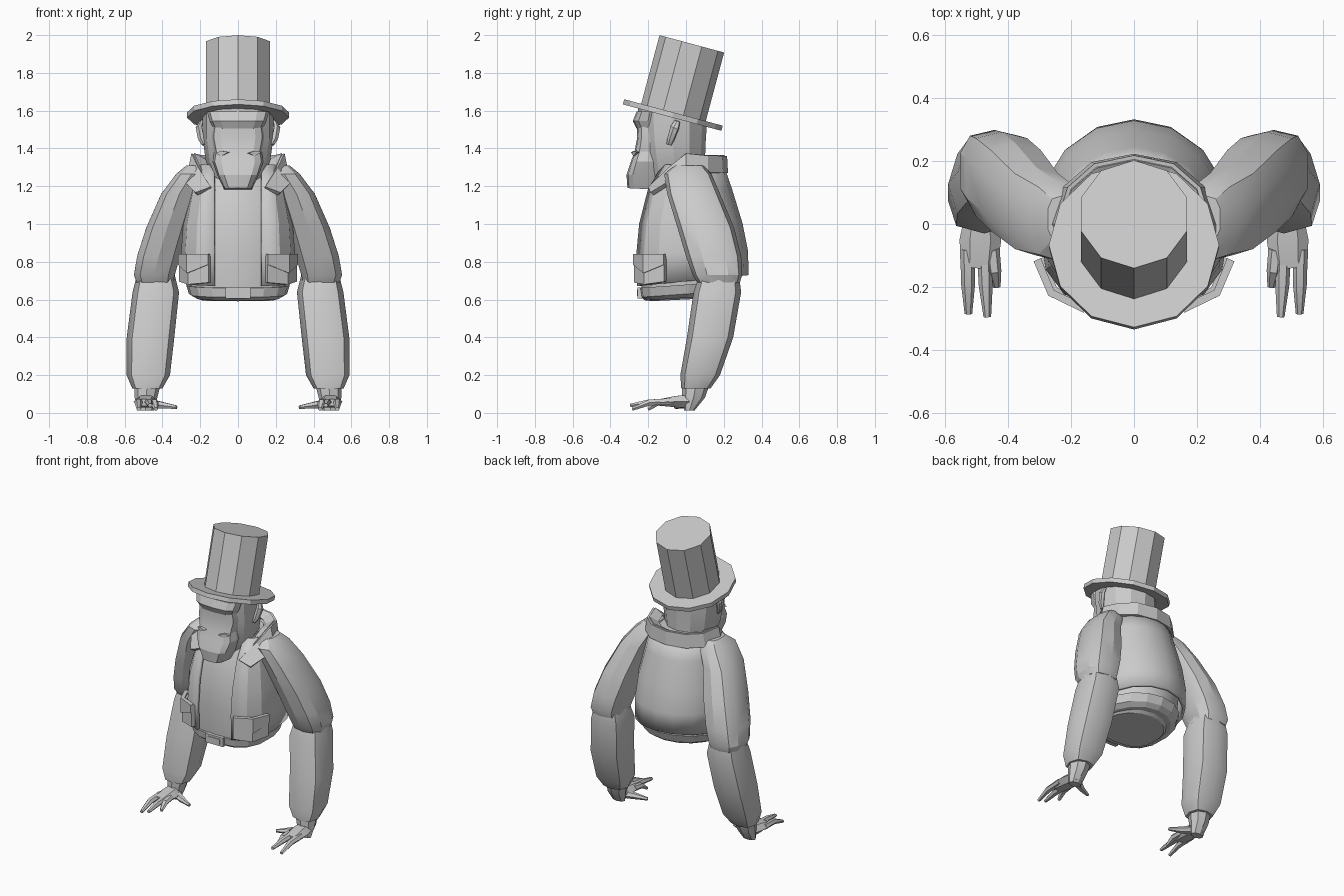
import bpy, bmesh
from math import sin, cos, pi, asin, radians, copysign
from mathutils import Matrix, Vector

cube = bpy.data.objects.get("Cube")
if cube:
    bpy.data.objects.remove(cube, do_unlink=True)

GREY = (0.6, 0.6, 0.6, 1.0)
mat = bpy.data.materials.new("plain grey")
mat.use_nodes = True
mat.diffuse_color = GREY
mat.node_tree.nodes["Principled BSDF"].inputs["Base Color"].default_value = GREY
SIDES = (("left", 1), ("right", -1))


def finish(name, bm, smooth=0, thick=0):
    """Turn a bmesh into a named, coloured object."""
    bmesh.ops.recalc_face_normals(bm, faces=bm.faces[:])
    mesh = bpy.data.meshes.new(name)
    bm.to_mesh(mesh)
    bm.free()
    mesh.materials.append(mat)
    obj = bpy.data.objects.new(name, mesh)
    bpy.context.collection.objects.link(obj)
    if thick:
        mod = obj.modifiers.new("thickness", "SOLIDIFY")
        mod.thickness = thick
        mod.offset = 0
    if smooth:
        bpy.ops.object.select_all(action="DESELECT")
        obj.select_set(True)
        bpy.context.view_layer.objects.active = obj
        bpy.ops.object.shade_smooth_by_angle(angle=radians(smooth))
    return obj


def skin(name, rows, closed=True, caps=True, smooth=0, thick=0):
    """Bridge rows of points with quads."""
    bm = bmesh.new()
    rows = [[bm.verts.new(p) for p in row] for row in rows]
    n = len(rows[0])
    for a, b in zip(rows, rows[1:]):
        for i in range(n if closed else n - 1):
            j = (i + 1) % n
            bm.faces.new((a[i], a[j], b[j], b[i]))
    if caps:
        bm.faces.new(rows[0])
        bm.faces.new(rows[-1])
    return finish(name, bm, smooth, thick)


def loft(name, rings, n=12, front=1.0, back=1.0, gap=0, side=1, smooth=0, thick=0):
    """Stack level rings: centre x, z, front y, back y, half width, slope.
    Lower front or back powers are boxier; a gap opens the front."""
    rows = []
    for cx, z, y0, y1, rx, slope in rings:
        yc, ry = (y0 + y1) / 2, (y1 - y0) / 2
        start = asin((gap / rx) ** (1 / front)) if gap else 0
        row = []
        for i in range(n):
            a = start + (2 * pi - 2 * start) * i / ((n - 1) if gap else n)
            p = front if cos(a) > 0 else back
            x = rx * copysign(abs(sin(a)) ** p, sin(a))
            y = -ry * copysign(abs(cos(a)) ** p, cos(a))
            row.append((side * (cx + x), yc + y, z + slope * y))
        rows.append(row)
    return skin(name, rows, not gap, not gap, smooth, thick)


def limb(name, pts, side, n=6):
    """Tube along x, y, z points with half width and half height."""
    axis = Vector(pts[-1][:3]) - Vector(pts[0][:3])
    across = axis.cross(Vector((0, 0, 1))).normalized()
    up = across.cross(axis).normalized()
    rows = []
    for x, y, z, w, h in pts:
        row = []
        for i in range(n):
            a = 2 * pi * i / n
            q = Vector((x, y, z)) + across * w * cos(a) + up * h * sin(a)
            row.append((side * q.x, q.y, q.z))
        rows.append(row)
    return skin(name, rows, smooth=30)


def plate(name, outline, thick, matrix):
    """Flat outline in x, z pushed out along y, then placed."""
    rows = [[matrix @ Vector((x, y, z)) for x, z in outline]
            for y in (-thick / 2, thick / 2)]
    return skin(name, rows)


def rect(w, h):
    return [(-w, -h), (w, -h), (w, h), (-w, h)]


# Top hat, tilted back
tilt = Matrix.Translation((0, -0.07, 1.577)) @ Matrix.Rotation(radians(-15), 4, "X")


def disc(name, radius, low, high, n):
    rows = [[tilt @ Vector((radius * sin(2 * pi * i / n), -radius * cos(2 * pi * i / n), z))
             for i in range(n)] for z in (low, high)]
    return skin(name, rows)


disc("hat_brim", 0.27, -0.014, 0.014, 12)
disc("hat_crown", 0.177, 0, 0.39, 10)

# Head, muzzle and brow
loft("head", [(0, 1.22, -0.2, 0.1, 0.12, 0), (0, 1.33, -0.225, 0.1, 0.17, 0),
              (0, 1.45, -0.245, 0.105, 0.187, 0), (0, 1.565, -0.255, 0.11, 0.187, -0.27)],
     12, 0.85, smooth=20)
loft("muzzle", [(0, 1.185, -0.31, -0.12, 0.075, -0.05), (0, 1.26, -0.315, -0.12, 0.11, 0),
                (0, 1.33, -0.292, -0.12, 0.135, 0), (0, 1.385, -0.272, -0.12, 0.125, 0),
                (0, 1.46, -0.258, -0.12, 0.14, 0), (0, 1.54, -0.26, -0.12, 0.13, 0)],
     12, 0.6, 0.6, smooth=20)
loft("brow", [(0, 1.505, -0.262, -0.12, 0.13, 0), (0, 1.545, -0.282, -0.12, 0.15, 0),
              (0, 1.595, -0.262, -0.12, 0.165, 0)], 12, 0.7, 0.7)
for side, s in SIDES:
    cheek = Matrix.Translation((s * 0.085, -0.268, 1.375)) @ Matrix.Rotation(s * 0.35, 4, "Z")
    plate(side + "_cheek_fold", [(-0.035, 0), (0, -0.015), (0.04, 0.005), (0, 0.012)], 0.02, cheek)
    # Ears
    limb(side + "_ear", [(0.18, -0.09, 1.42, 0.012, 0.015), (0.195, -0.08, 1.45, 0.018, 0.02),
                         (0.207, -0.06, 1.51, 0.018, 0.025), (0.195, -0.045, 1.545, 0.01, 0.015)], s)

# Shirt, with its rounded underside
loft("shirt_body", [(0, 0.60, -0.19, 0.17, 0.2, 0.05), (0, 0.66, -0.235, 0.26, 0.26, 0.06),
                    (0, 0.85, -0.248, 0.28, 0.275, 0), (0, 1.05, -0.225, 0.23, 0.25, 0),
                    (0, 1.2, -0.18, 0.18, 0.2, 0), (0, 1.32, -0.12, 0.15, 0.16, 0)],
     16, 0.7, smooth=25)

# Open jacket
loft("jacket", [(0, 0.7, -0.258, 0.322, 0.285, 0.1), (0, 0.85, -0.262, 0.318, 0.292, 0.03),
                (0, 1.0, -0.248, 0.29, 0.28, 0), (0, 1.18, -0.205, 0.235, 0.24, 0),
                (0, 1.31, -0.13, 0.19, 0.21, 0)], 15, 0.68, gap=0.125, smooth=25, thick=0.02)

# Belt and buckle
loft("belt", [(0, 0.61, -0.215, 0.23, 0.225, 0.07), (0, 0.63, -0.24, 0.26, 0.26, 0.07),
              (0, 0.68, -0.248, 0.28, 0.275, 0.07)], 16, 0.7)
buckle = Matrix.Translation((0, -0.243, 0.635))
plate("belt_buckle", rect(0.065, 0.03), 0.025, buckle)
plate("buckle_centre", rect(0.045, 0.017), 0.035, buckle)

# Collar band dropping to pointed tips
top = [(0, 0.205, 1.36), (0.12, 0.18, 1.36), (0.2, 0.11, 1.36),
       (0.235, 0, 1.37), (0.2, -0.09, 1.29), (0.14, -0.19, 1.19)]
low = [(0, 0.21, 1.27), (0.13, 0.185, 1.27), (0.215, 0.11, 1.27),
       (0.255, 0, 1.27), (0.27, -0.1, 1.21), (0.22, -0.18, 1.16)]


def both(half):
    return [(-x, y, z) for x, y, z in half[:0:-1]] + half


skin("collar", [both(top), both(low)], False, False, thick=0.025)
inner = [(x * 0.75, y * 0.75, z - 0.03) for x, y, z in top]
skin("collar_lining", [both(top), both(inner)], False, False, thick=0.012)

for side, s in SIDES:
    # Jacket pockets wrapped round the corner, with pointed flaps
    def wrap(heights, out):
        corner = ((0.15, -0.262), (0.255, -0.212), (0.298, -0.11))
        return [(s * x * (1 + out), y * (1 + out), z) for (x, y), z in zip(corner, heights)]

    skin(side + "_pocket", [wrap((0.69, 0.68, 0.695), 0), wrap((0.83, 0.83, 0.83), 0)],
         False, False, thick=0.03)
    skin(side + "_pocket_flap", [wrap((0.785, 0.74, 0.785), 0.03), wrap((0.84, 0.84, 0.84), 0.03)],
         False, False, thick=0.025)

    # Sleeves
    loft(side + "_upper_arm",
         [(0.225, 1.31, -0.06, 0.09, 0.05, 0), (0.245, 1.265, -0.115, 0.135, 0.085, 0),
          (0.31, 1.16, -0.1, 0.18, 0.1, 0), (0.375, 0.98, -0.045, 0.255, 0.115, 0),
          (0.42, 0.83, 0.0, 0.292, 0.118, 0), (0.443, 0.73, 0.035, 0.298, 0.112, 0),
          (0.44, 0.69, 0.06, 0.285, 0.1, 0)],
         10, 0.75, 0.7, side=s, smooth=28)
    loft(side + "_forearm",
         [(0.435, 0.73, 0.07, 0.28, 0.1, 0), (0.435, 0.64, 0.04, 0.292, 0.123, 0),
          (0.463, 0.4, 0.005, 0.25, 0.126, 0), (0.475, 0.2, -0.03, 0.18, 0.115, 0),
          (0.48, 0.13, -0.025, 0.13, 0.08, 0)], 8, 0.75, 0.75, side=s, smooth=40)

    # Hand, fingers and thumb
    loft(side + "_wrist", [(0.48, 0.15, -0.02, 0.125, 0.07, 0), (0.487, 0.08, -0.02, 0.1, 0.06, 0),
                           (0.49, 0.012, -0.01, 0.045, 0.045, 0)], 8, side=s, smooth=30)
    limb(side + "_palm", [(0.487, 0.05, 0.06, 0.045, 0.04), (0.487, -0.05, 0.06, 0.066, 0.035),
                          (0.492, -0.14, 0.055, 0.058, 0.02)], s)
    for finger, x0, x1, y1, z1 in (("outer", 0.527, 0.525, -0.285, 0.02),
                                   ("middle", 0.475, 0.465, -0.295, 0.04),
                                   ("inner", 0.45, 0.435, -0.2, 0.02)):
        limb(side + "_" + finger + "_finger",
             [(x0, -0.08, 0.06, 0.024, 0.02), ((x0 + x1) / 2, (y1 - 0.1) / 2, 0.055, 0.022, 0.018),
              (x1, y1, z1, 0.012, 0.01)], s)
    limb(side + "_thumb", [(0.46, 0.0, 0.05, 0.03, 0.025), (0.4, -0.03, 0.04, 0.022, 0.02),
                           (0.325, -0.055, 0.03, 0.01, 0.01)], s)
